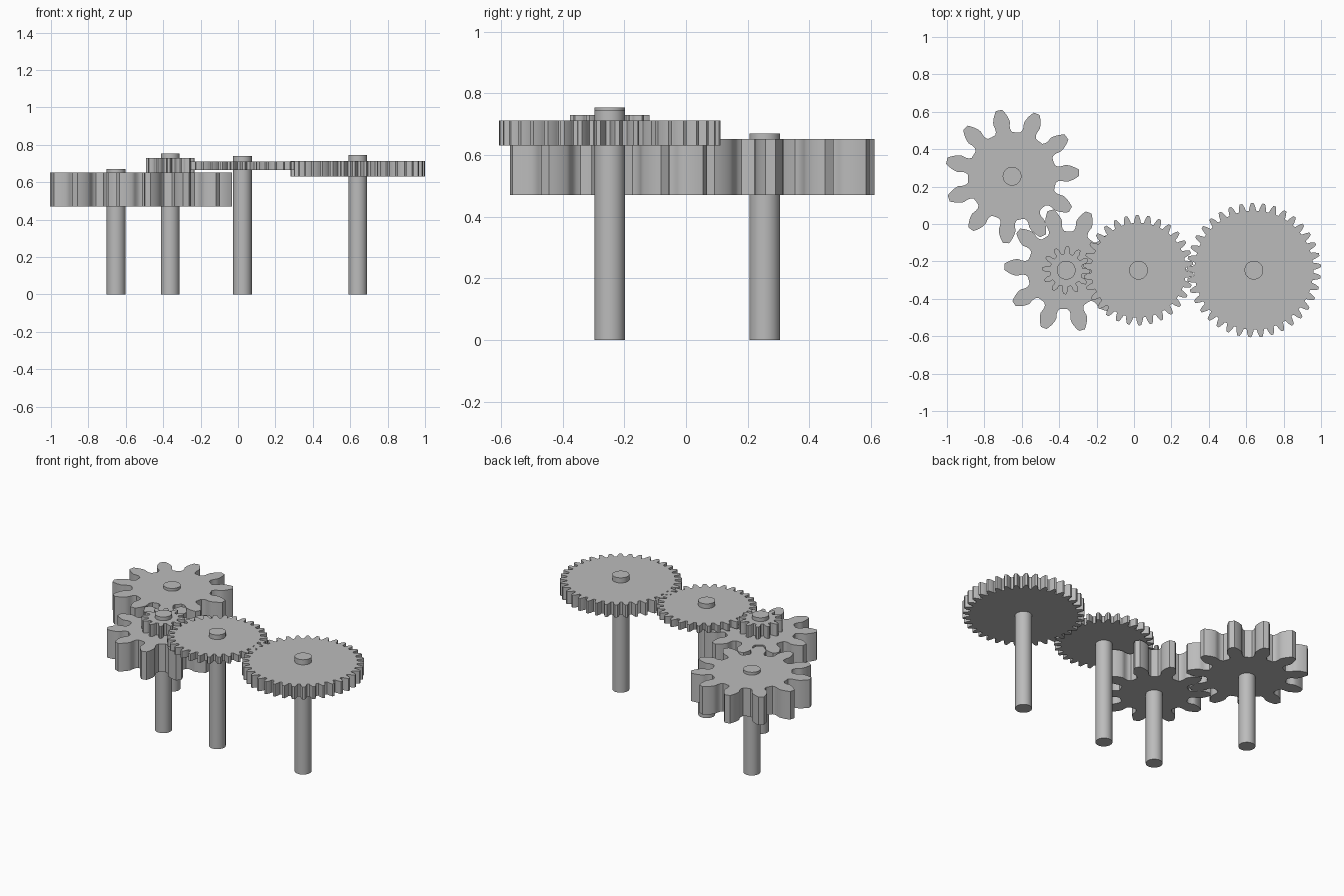
import bpy, bmesh
from math import sin, cos, tan, pi, radians, sqrt

if "Cube" in bpy.data.objects:
    bpy.data.objects.remove(bpy.data.objects["Cube"])

grey = bpy.data.materials.new("plain grey")
grey.diffuse_color = (0.5, 0.5, 0.5, 1)
grey.use_nodes = True
grey.node_tree.nodes["Principled BSDF"].inputs["Base Color"].default_value = grey.diffuse_color


def half_angles(n, m):
    """Half angle of a gear tooth by radius, as cut by a 20 degree rack (gives involute plus undercut)."""
    rp, root, tip = n * m / 2, (n / 2 - 1.25) * m, (n / 2 + 1) * m
    span = 3.3 / sqrt(n)
    rolls = [span * (i / 100 - 1) for i in range(201)]

    def survives(r, a):
        for t in rolls:
            y = r * cos(a + t) - rp
            if y > -1.25 * m and r * sin(a + t) - rp * t > pi * m / 4 - y * tan(radians(20)):
                return False
        return True

    rows = []
    for i in range(12):
        r = root + 0.04 * m + (tip - root - 0.04 * m) * i / 11
        lo, hi = 0.0, pi / n
        for _ in range(16):
            mid = (lo + hi) / 2
            lo, hi = (mid, hi) if survives(r, mid) else (lo, mid)
        rows.append((r, lo))
    return rows


def finish(name, bm):
    bmesh.ops.recalc_face_normals(bm, faces=bm.faces)
    me = bpy.data.meshes.new(name)
    bm.to_mesh(me)
    bm.free()
    me.materials.append(grey)
    ob = bpy.data.objects.new(name, me)
    bpy.context.collection.objects.link(ob)
    bpy.ops.object.select_all(action='DESELECT')
    ob.select_set(True)
    bpy.context.view_layer.objects.active = ob
    bpy.ops.object.shade_smooth_by_angle(angle=radians(30))
    return ob


def prism(name, outline, x, y, z0, z1):
    """Extrude a closed outline between two heights."""
    bm = bmesh.new()
    low = [bm.verts.new((x + r * cos(a), y + r * sin(a), z0)) for r, a in outline]
    high = [bm.verts.new((v.co.x, v.co.y, z1)) for v in low]
    bm.faces.new(low[::-1])
    bm.faces.new(high)
    for i in range(len(low)):
        j = (i + 1) % len(low)
        bm.faces.new((low[i], low[j], high[j], high[i]))
    return finish(name, bm)


def gear(name, n, m, phase, x, y, z0, z1):
    rows = half_angles(n, m)
    root = (n / 2 - 1.25) * m
    outline = []
    for k in range(n):
        c = radians(phase) + 2 * pi * k / n
        outline += [(r, c - a) for r, a in rows]
        outline += [(r, c + a) for r, a in reversed(rows)]
        outline.append((root, c + pi / n))      # valley floor
    return prism(name, outline, x, y, z0, z1)


def shaft(name, x, y, top):
    prism(name, [(0.05, 2 * pi * i / 48) for i in range(48)], x, y, 0, top)


COARSE, FINE = 0.05524, 0.01841     # tooth modules
ROW = -0.247                        # y of the front row of shafts
XA, YA, XB, XD, XE = -0.652, 0.2555, -0.3625, 0.0241, 0.6409

# coarse pair
gear("drive_gear", 11, COARSE, 3.0, XA, YA, 0.47, 0.652)
gear("lower_compound_gear", 10, COARSE, -3.3, XB, ROW, 0.47, 0.652)
# fine train
gear("compound_pinion", 12, FINE, -3.3, XB, ROW, 0.652, 0.73)
gear("idler_gear", 30, FINE, 7.32, XD, ROW, 0.665, 0.711)
gear("output_gear", 37, FINE, 178.93, XE, ROW, 0.631, 0.712)
# shafts
shaft("drive_shaft", XA, YA, 0.67)
shaft("compound_shaft", XB, ROW, 0.754)
shaft("idler_shaft", XD, ROW, 0.741)
shaft("output_shaft", XE, ROW, 0.745)
